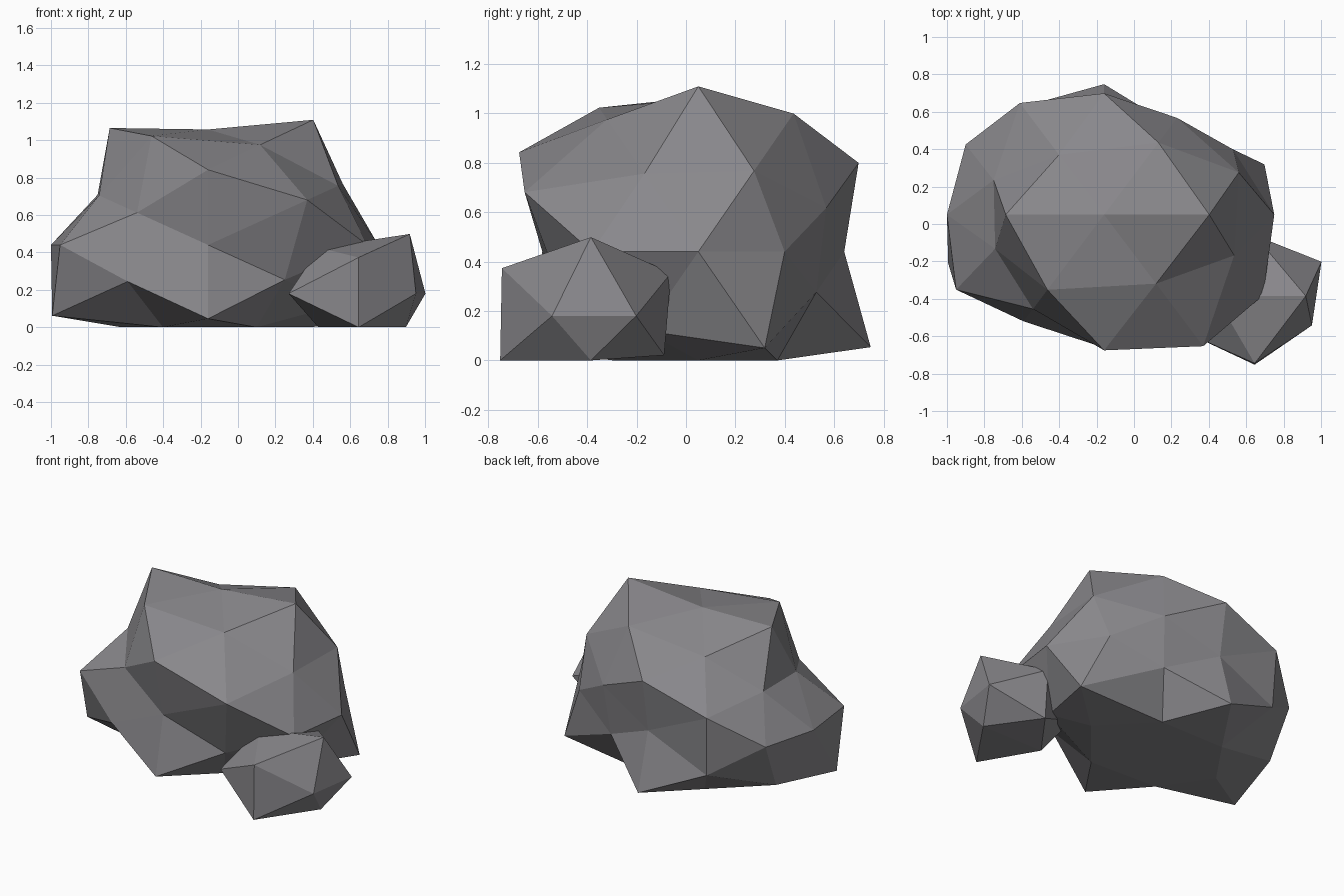
import bpy
import bmesh
from mathutils import Vector

default = bpy.data.objects.get("Cube")
if default:
    bpy.data.objects.remove(default, do_unlink=True)

PHI = (1 + 5 ** 0.5) / 2

# Single stone colour
stone = bpy.data.materials.new("stone grey")
stone.use_nodes = True
stone.diffuse_color = (0.25, 0.245, 0.26, 1)
bsdf = stone.node_tree.nodes["Principled BSDF"]
bsdf.inputs["Base Color"].default_value = stone.diffuse_color
bsdf.inputs["Roughness"].default_value = 0.9


def mirrored(base):
    """Unit directions for every sign combination of a base direction."""
    signs = [(1, -1) if c else (1,) for c in base]
    return [Vector((base[0] * i, base[1] * j, base[2] * k)).normalized()
            for i in signs[0] for j in signs[1] for k in signs[2]]


def rock(name, centre, scale, families):
    """Faceted ball with a radius (in percent) per direction, cut flat at the ground."""
    dirs, radii = [], []
    for base, values in families:
        dirs += mirrored(base)
        radii += values
    bm = bmesh.new()
    verts = [bm.verts.new(d) for d in dirs]
    bmesh.ops.convex_hull(bm, input=verts)
    bmesh.ops.recalc_face_normals(bm, faces=bm.faces)
    # Push each corner in or out, then flatten the base
    for v, d, r in zip(verts, dirs, radii):
        v.co = Vector(centre) + Vector(scale) * Vector((0, 0, 0)).dot(d) + Vector(
            [s * c * r / 100 for s, c in zip(scale, d)])
        v.co.z = max(v.co.z, 0)
    mesh = bpy.data.meshes.new(name)
    bm.to_mesh(mesh)
    bm.free()
    mesh.materials.append(stone)
    obj = bpy.data.objects.new(name, mesh)
    bpy.context.collection.objects.link(obj)
    return obj


# Corner directions of an icosahedron, its edge midpoints in between
XZ, YZ, XY = (1, 0, PHI), (0, PHI, 1), (PHI, 1, 0)
UPPER, FACING, SIDE = (1, PHI, PHI ** 2), (PHI, PHI ** 2, 1), (PHI ** 2, 1, PHI)

# Large boulder
rock("boulder", (-0.16, 0.05, 0.44), (1, 0.82, 0.735), [
    ((1, 0, 0), [91, 84]),
    ((0, 1, 0), [72, 77]),
    ((0, 0, 1), [84, 90]),
    (XZ, [107, 105, 100, 88]),
    (YZ, [93, 100, 104, 102]),
    (XY, [81, 100, 87, 93]),
    (UPPER, [94, 78, 90, 84, 78, 78, 98, 78]),
    (FACING, [78, 72, 106, 82, 90, 87, 76, 86]),
    (SIDE, [89, 106, 86, 87, 73, 88, 72, 103]),
])

# Small stone resting against it
rock("small_stone", (0.645, -0.385, 0.18), (1, 0.83, 0.72), [
    (XZ, [52, 48, 40, 41]),
    (YZ, [46, 42, 51, 52]),
    (XY, [42, 36, 38, 44]),
])
